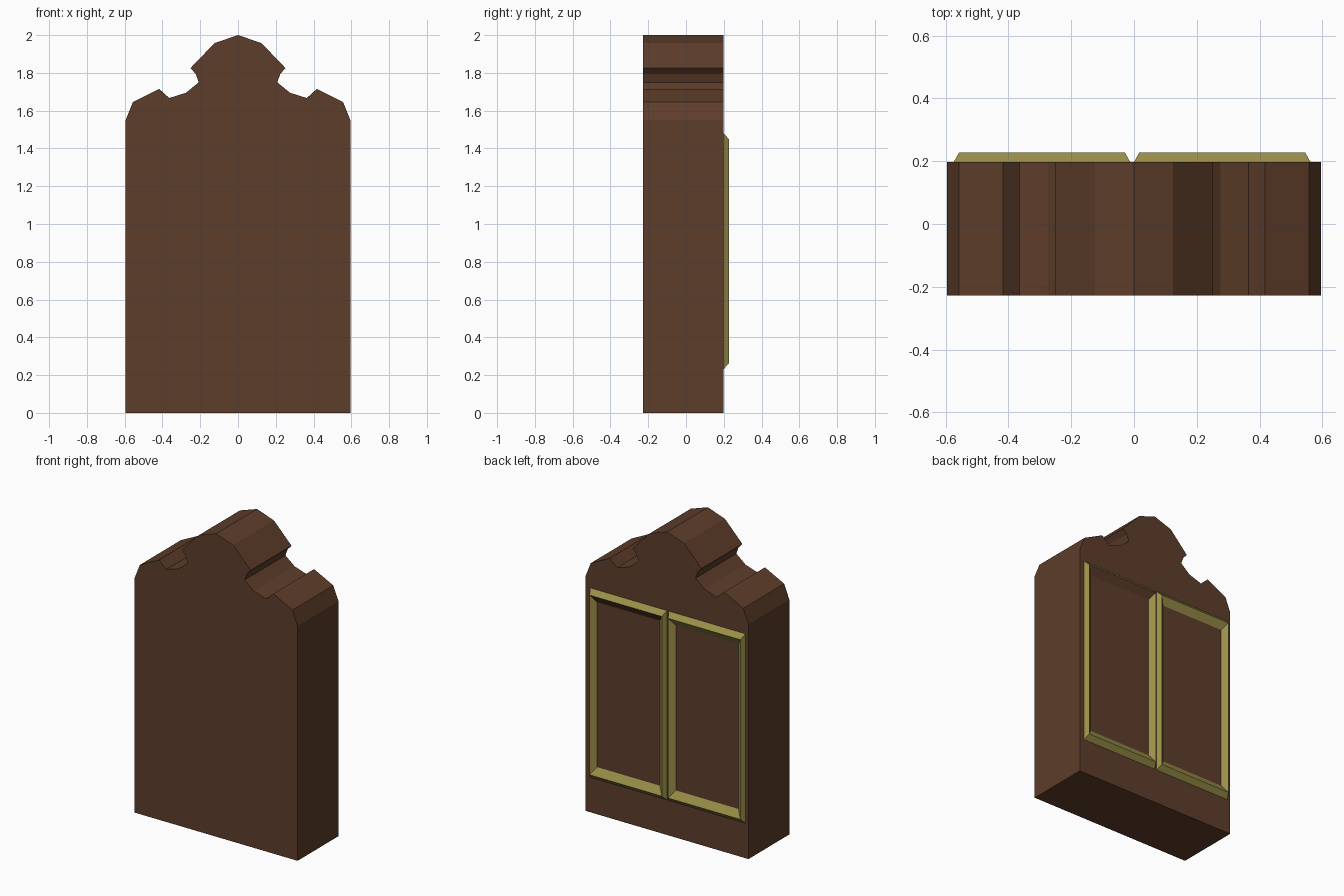
import bpy, bmesh

cube = bpy.data.objects.get("Cube")
if cube:
    bpy.data.objects.remove(cube, do_unlink=True)

FRONT, BACK, RIDGE = -0.228, 0.198, 0.228


def make_material(name, rgb):
    mat = bpy.data.materials.new(name)
    mat.use_nodes = True
    color = (*rgb, 1.0)
    mat.diffuse_color = color
    bsdf = next(n for n in mat.node_tree.nodes if n.type == 'BSDF_PRINCIPLED')
    bsdf.inputs["Base Color"].default_value = color
    return mat


def finish(name, bm, materials):
    bmesh.ops.recalc_face_normals(bm, faces=bm.faces[:])
    mesh = bpy.data.meshes.new(name)
    bm.to_mesh(mesh)
    bm.free()
    for mat in materials:
        mesh.materials.append(mat)
    obj = bpy.data.objects.new(name, mesh)
    bpy.context.collection.objects.link(obj)
    return obj


brown = make_material("dark brown wood", (0.11, 0.047, 0.023))
olive = make_material("olive gold trim", (0.33, 0.28, 0.067))

# Body: half of the carved outline, mirrored and extruded front to back
half = [(0.595, 0), (0.595, 1.55), (0.557, 1.645), (0.417, 1.715),
        (0.364, 1.667), (0.275, 1.695), (0.208, 1.75), (0.224, 1.795),
        (0.252, 1.825), (0.124, 1.958)]
outline = half + [(0, 2)] + [(-x, z) for x, z in reversed(half)]
bm = bmesh.new()
face = bm.faces.new([bm.verts.new((x, FRONT, z)) for x, z in outline])
extruded = bmesh.ops.extrude_face_region(bm, geom=[face])["geom"]
moved = [v for v in extruded if isinstance(v, bmesh.types.BMVert)]
bmesh.ops.translate(bm, verts=moved, vec=(0, BACK - FRONT, 0))
finish("body", bm, [brown])


# Panel frames: ridged moulding lofted through nested rectangles
def panel_frame(name, x0, x1, brown_top=False):
    z0, z1 = 0.23, 1.482
    sunk = BACK - 0.001
    bm = bmesh.new()
    rings = []
    for dx, dz, y in ((0, 0, sunk), (0.017, 0.033, RIDGE), (0.053, 0.083, sunk)):
        corners = ((x0 + dx, z0 + dz), (x1 - dx, z0 + dz),
                   (x1 - dx, z1 - dz), (x0 + dx, z1 - dz))
        rings.append([bm.verts.new((x, y, z)) for x, z in corners])
    for a, b in zip(rings, rings[1:] + rings[:1]):
        for i in range(4):
            j = (i + 1) % 4
            bm.faces.new((a[i], a[j], b[j], b[i]))
    bmesh.ops.recalc_face_normals(bm, faces=bm.faces[:])
    # The underside of the top rail is plain wood on one frame
    for f in bm.faces:
        under = f.normal.z < -0.3 and f.calc_center_median().z > 1
        f.material_index = 1 if brown_top and under else 0
    finish(name, bm, [olive, brown])


panel_frame("left_panel_frame", 0.0, 0.562, brown_top=True)
panel_frame("right_panel_frame", -0.574, -0.012)
